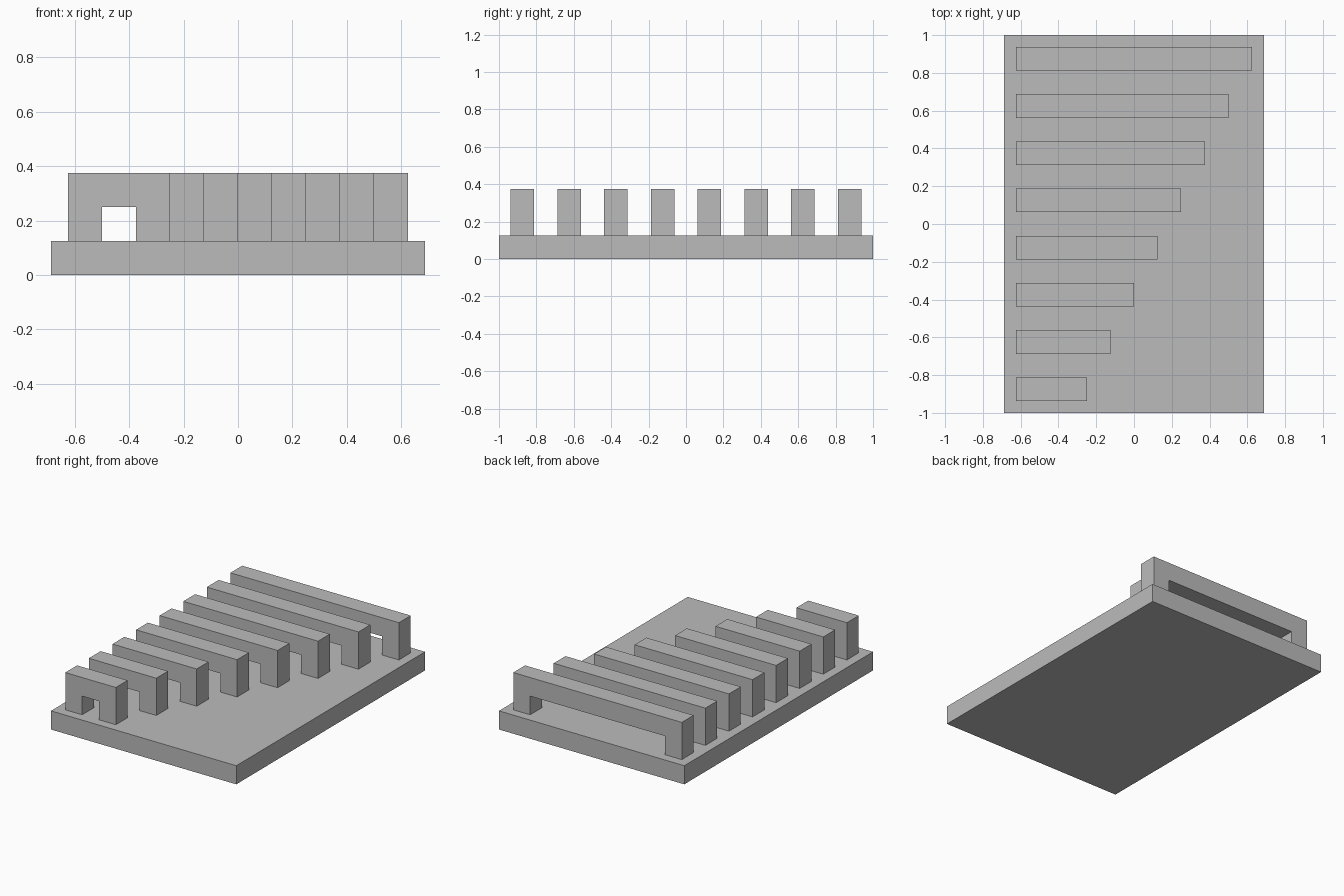
import bpy
import bmesh
from mathutils import Vector

if "Cube" in bpy.data.objects:
    bpy.data.objects.remove(bpy.data.objects["Cube"], do_unlink=True)

UNIT = 0.125          # every part is sized in multiples of this
LEFT = -5 * UNIT      # common edge of all bridges
COUNT = 8

grey = bpy.data.materials.new("plain_grey")
grey.use_nodes = True
colour = (0.5, 0.5, 0.5, 1)
grey.diffuse_color = colour
grey.node_tree.nodes["Principled BSDF"].inputs["Base Color"].default_value = colour


def extrude_profile(name, profile, y_front, depth):
    """Extrude an x-z outline backwards along y."""
    bm = bmesh.new()
    face = bm.faces.new([bm.verts.new((x, y_front, z)) for x, z in profile])
    result = bmesh.ops.extrude_face_region(bm, geom=[face])
    moved = [v for v in result["geom"] if isinstance(v, bmesh.types.BMVert)]
    bmesh.ops.translate(bm, verts=moved, vec=Vector((0, depth, 0)))
    bmesh.ops.recalc_face_normals(bm, faces=bm.faces)
    mesh = bpy.data.meshes.new(name)
    bm.to_mesh(mesh)
    bm.free()
    mesh.materials.append(grey)
    obj = bpy.data.objects.new(name, mesh)
    bpy.context.collection.objects.link(obj)
    return obj


# Base plate
half = 5.5 * UNIT
extrude_profile("base_plate", [(-half, 0), (half, 0), (half, UNIT), (-half, UNIT)], -1, 2)

# Bridges: two legs and a beam, each span one unit longer than the last
for i in range(COUNT):
    right = LEFT + (3 + i) * UNIT
    foot, under, top = UNIT, 2 * UNIT, 3 * UNIT
    outline = [
        (LEFT, foot), (LEFT + UNIT, foot), (LEFT + UNIT, under),
        (right - UNIT, under), (right - UNIT, foot), (right, foot),
        (right, top), (LEFT, top),
    ]
    y_front = -1 + UNIT / 2 + i * 2 * UNIT
    extrude_profile(f"bridge_{i + 1}", outline, y_front, UNIT)
